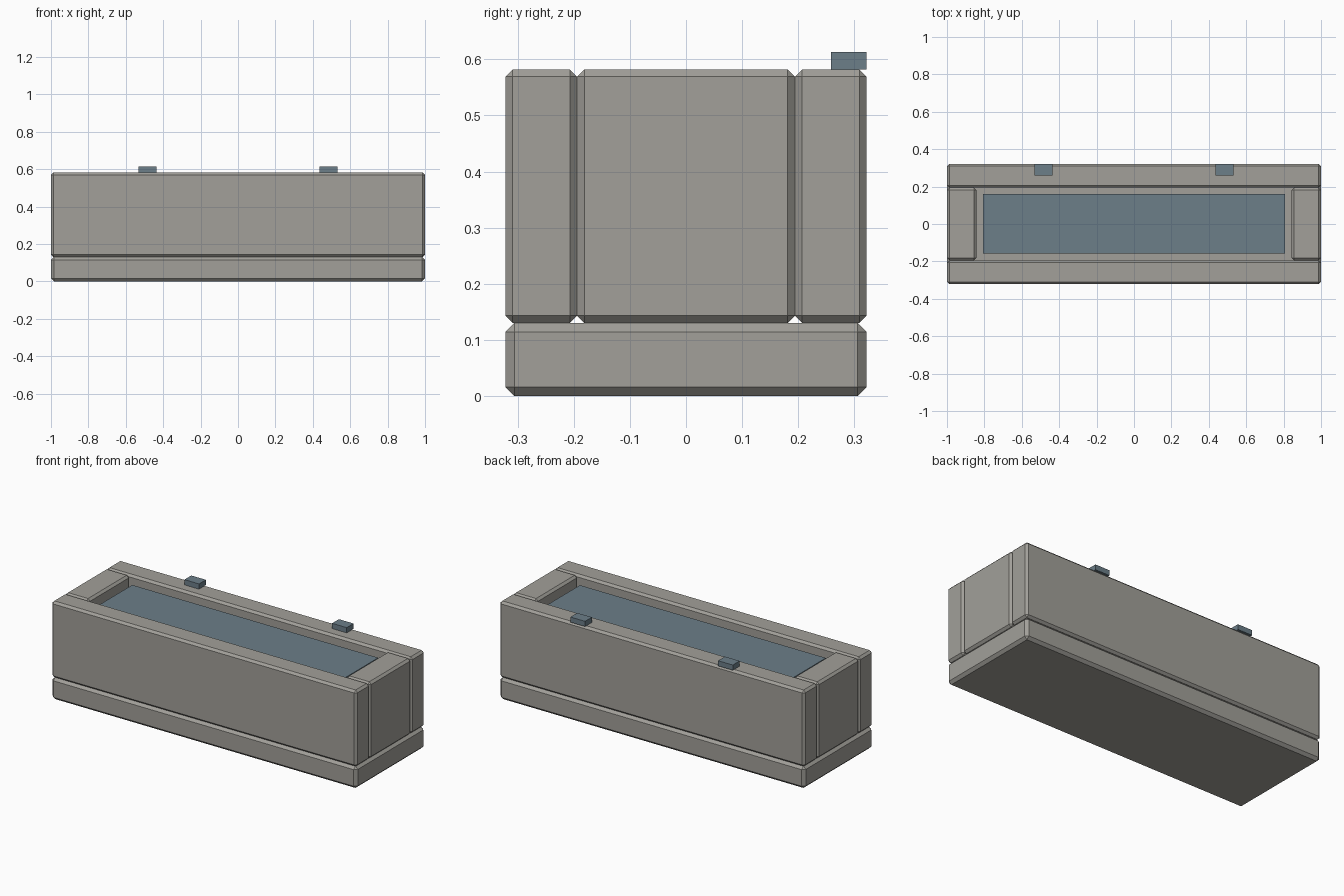
import bpy

# Remove the default cube
if "Cube" in bpy.data.objects:
    bpy.data.objects.remove(bpy.data.objects["Cube"], do_unlink=True)


def make_material(name, colour):
    mat = bpy.data.materials.new(name)
    mat.use_nodes = True
    mat.diffuse_color = colour
    mat.node_tree.nodes["Principled BSDF"].inputs["Base Color"].default_value = colour
    return mat


stone = make_material("grey stone", (0.36, 0.35, 0.32, 1))
water_blue = make_material("slate blue", (0.15, 0.21, 0.25, 1))


def block(name, low, high, mat, chamfer=0.0):
    """Box between two corners, with optional flat chamfered edges."""
    bpy.ops.mesh.primitive_cube_add(size=1)
    obj = bpy.context.object
    obj.name = name
    obj.location = [(a + b) / 2 for a, b in zip(low, high)]
    obj.scale = [b - a for a, b in zip(low, high)]
    bpy.ops.object.transform_apply(location=False, rotation=False, scale=True)
    obj.data.materials.append(mat)
    if chamfer:
        bevel = obj.modifiers.new("chamfer", "BEVEL")
        bevel.width = chamfer
        bevel.segments = 1
    return obj


length, depth = 1.0, 0.322      # half sizes of the trough
inner_x, inner_y = 0.843, 0.194  # half sizes of the basin
base_top, rim = 0.13, 0.582

# Base slab
block("base_slab", (-length, -depth, 0), (length, depth, base_top), stone, 0.016)

# Long walls
block("front_wall", (-length, -depth, base_top), (length, -inner_y, rim), stone, 0.013)
block("back_wall", (-length, inner_y, base_top), (length, depth, rim), stone, 0.013)

# End walls and spouts, one on each side
for side, sign in (("left", 1), ("right", -1)):
    xs = sorted((sign * inner_x, sign * length))
    block(side + "_end_wall", (xs[0], -inner_y, base_top), (xs[1], inner_y, rim), stone, 0.013)
    x = sign * 0.484
    block(side + "_spout", (x - 0.048, 0.258, rim), (x + 0.048, depth, 0.613), water_blue)

# Water slab inside the basin
block("water", (-0.806, -0.158, 0.515), (0.806, 0.161, 0.545), water_blue)
